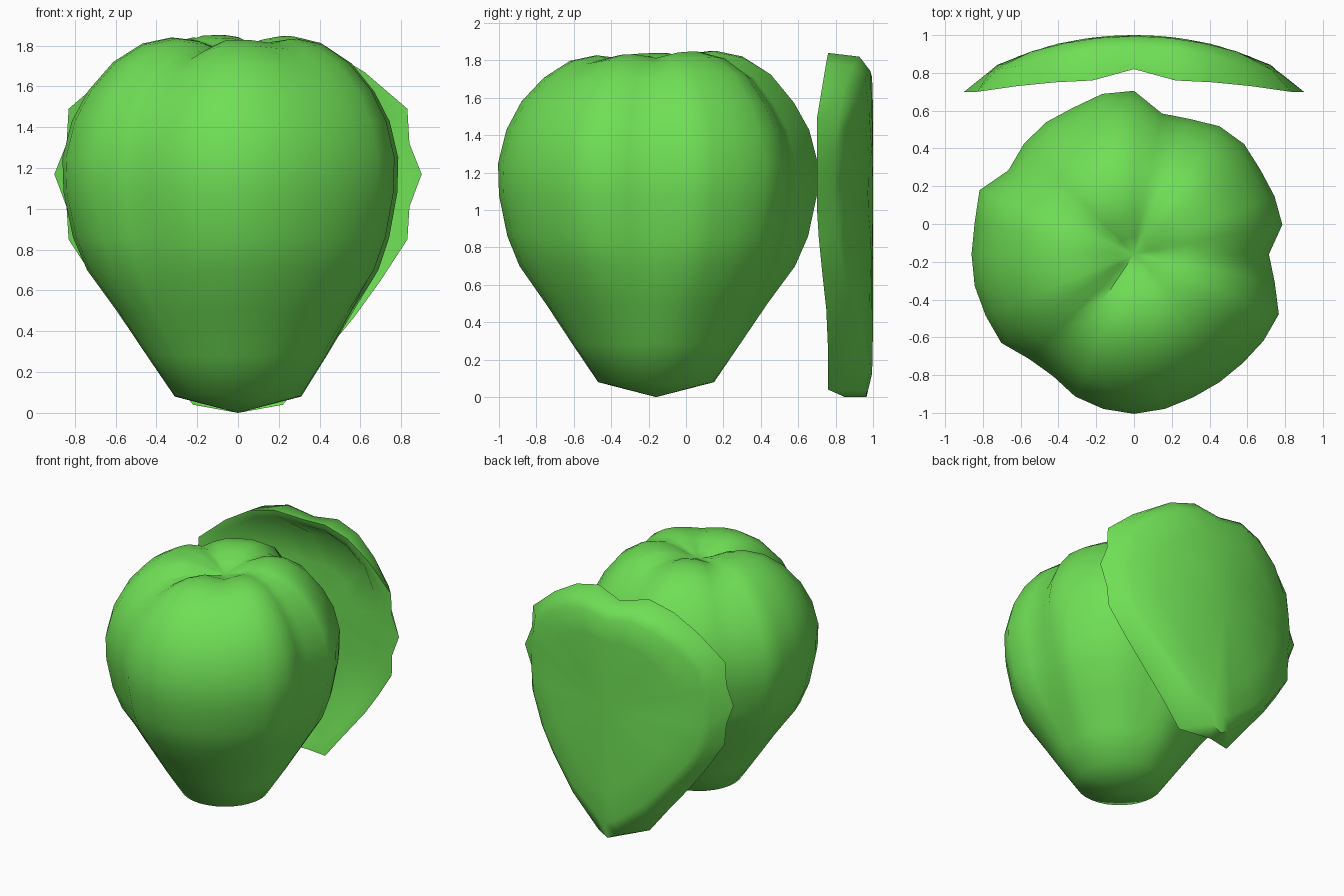
import bpy, math

if "Cube" in bpy.data.objects:
    bpy.data.objects.remove(bpy.data.objects["Cube"])

green = bpy.data.materials.new("pepper green")
green.diffuse_color = (0.16, 0.74, 0.092, 1)
green.use_nodes = True
green.node_tree.nodes["Principled BSDF"].inputs["Base Color"].default_value = green.diffuse_color


def build(name, first, rings, last, angle):
    """Skin a closed shell: start point, equal-length rings, end point."""
    n = len(rings[0])
    verts = [first] + [p for r in rings for p in r] + [last]
    faces = []
    for i in range(n):
        j = (i + 1) % n
        faces.append((0, 1 + j, 1 + i))
        for k in range(len(rings) - 1):
            a, b = 1 + k * n, 1 + (k + 1) * n
            faces.append((a + i, a + j, b + j, b + i))
        e = 1 + (len(rings) - 1) * n
        faces.append((e + i, e + j, len(verts) - 1))
    me = bpy.data.meshes.new(name)
    me.from_pydata(verts, [], faces)
    me.materials.append(green)
    ob = bpy.data.objects.new(name, me)
    bpy.context.collection.objects.link(ob)
    bpy.ops.object.select_all(action='DESELECT')
    ob.select_set(True)
    bpy.context.view_layer.objects.active = ob
    bpy.ops.object.shade_smooth_by_angle(angle=math.radians(angle))
    return ob


# Whole pepper: lobed outline (one radius per 11.25 degrees) swept up a profile
lobes = [.71, .796, .80, .80, .82, .81, .77, .755, .86, .86, .835, .835, .82, .795, .88, .855,
         .855, .855, .845, .84, .78, .77, .81, .83, .84, .83, .815, .81, .81, .82, .825, .755]
# angle, strength, width
grooves = [(0, .6, 14), (73, 1, 14), (147, .8, 14), (233, 1.6, 15), (303, .4, 14)]
# radius, height, lobe strength, groove dip in height
profile = [(.31, .08, 0, 0), (.445, .28, .15, 0), (.59, .50, .4, 0), (.73, .70, .75, 0),
           (.795, .86, .95, 0), (.84, 1.08, 1, 0), (.845, 1.25, 1, 0), (.80, 1.43, 1, .01),
           (.72, 1.58, 1, .025), (.60, 1.72, 1, .035), (.46, 1.81, 1, .045), (.32, 1.84, 1, .045),
           (.20, 1.825, .7, .035), (.09, 1.78, .3, .015)]


def dip(deg):
    return max(s * math.exp(-(((deg - a + 180) % 360 - 180) / w) ** 2) for a, s, w in grooves)


cy = -0.16
body = []
for r, z, w, d in profile:
    ring = []
    for i, lobe in enumerate(lobes):
        deg = i * 360 / len(lobes)
        t = math.radians(deg)
        f = r * (1 + w * (lobe / .84 - 1))
        lift = .012 * math.sin(t) if z > 1.6 else 0
        ring.append((f * math.cos(t), cy + f * math.sin(t), z - d * dip(deg) + lift))
    body.append(ring)
build("whole_pepper", (0, cy, 0), body, (0, cy, 1.75), 50)

# Cut slice: half outline (x, z, lip depth, back edge x scale), top to bottom, mirrored
half = [(.0, 1.80, .82, 1), (.22, 1.84, .76, .98), (.42, 1.79, .75, .98), (.62, 1.67, .73, .95),
        (.83, 1.49, .70, .88), (.84, 1.32, .70, .91), (.90, 1.17, .70, .87), (.84, 1.01, .70, .92),
        (.83, .85, .71, .90), (.70, .65, .73, .93), (.57, .47, .75, .91), (.38, .24, .76, .85),
        (.22, .04, .76, .35), (.0, .0, .85, 1)]
outline = half + [(-x, z, y, s) for x, z, y, s in half[-2:0:-1]]
cz = 1.05


def curve(x):
    """Depth of the outer skin, bowed across the width."""
    return 1 - .28 * x * x


def skin(s, drop):
    """Ring of the curved wall, scaled toward the middle and moved forward."""
    return [(x * s * min(1, e + .06), curve(x * s) - drop, cz + (z - cz) * s)
            for x, z, y, e in outline]


lip = [(x, y, z) for x, z, y, e in outline]
edge = []
for x, z, y, e in outline:                    # back corner of the wall
    s = .975 if z > .1 else 1
    back = curve(x * e) - (.06 if z > 1.6 else .035)
    edge.append((x * e, max(back, y + .015), cz + (z - cz) * s))
inner = [(x * .91, y + .02, cz + (z - cz) * .93) for x, z, y, e in outline]
rings = [skin(.35, 0), skin(.65, 0), skin(.88, .005), edge, lip, inner,
         skin(.82, .10), skin(.5, .085), skin(.25, .08)]
build("pepper_slice", (0, 1, cz), rings, (0, .92, cz), 50)

# Make all faces point outward
for ob in bpy.context.collection.objects:
    bpy.context.view_layer.objects.active = ob
    bpy.ops.object.mode_set(mode='EDIT')
    bpy.ops.mesh.select_all(action='SELECT')
    bpy.ops.mesh.normals_make_consistent(inside=False)
    bpy.ops.object.mode_set(mode='OBJECT')
